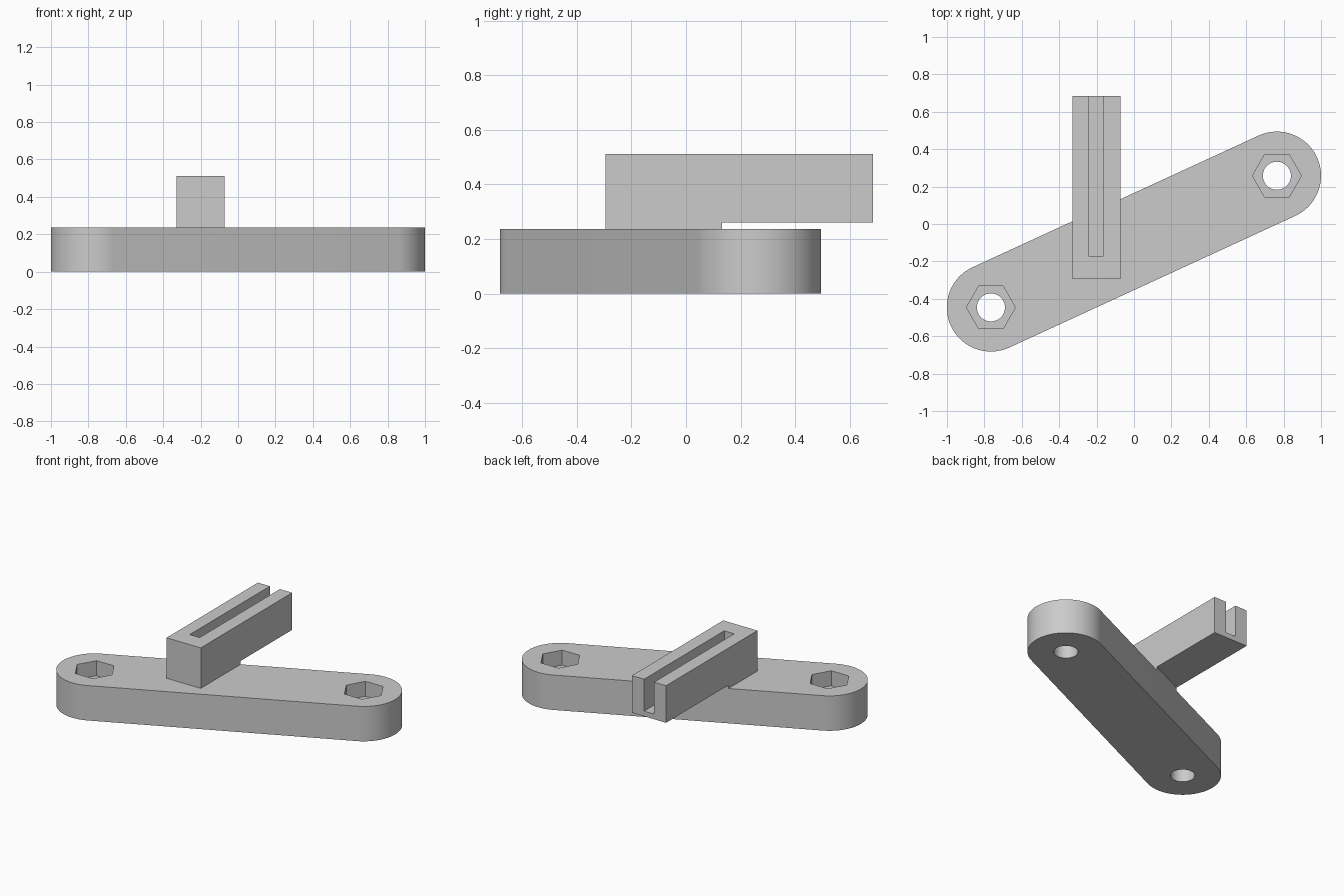
import bpy
import bmesh
import math
from mathutils import Vector

cube = bpy.data.objects.get("Cube")
if cube:
    bpy.data.objects.remove(cube, do_unlink=True)

GREY = (0.6, 0.6, 0.6, 1.0)
mat = bpy.data.materials.new("light grey")
mat.use_nodes = True
mat.diffuse_color = GREY
mat.node_tree.nodes["Principled BSDF"].inputs["Base Color"].default_value = GREY


def prism(name, outline, z0, z1):
    """Extrude a flat counter-clockwise outline from z0 up to z1."""
    bm = bmesh.new()
    face = bm.faces.new([bm.verts.new((p[0], p[1], z0)) for p in outline])
    top = bmesh.ops.extrude_face_region(bm, geom=[face])["geom"]
    verts = [g for g in top if isinstance(g, bmesh.types.BMVert)]
    bmesh.ops.translate(bm, verts=verts, vec=(0, 0, z1 - z0))
    bmesh.ops.recalc_face_normals(bm, faces=bm.faces)
    mesh = bpy.data.meshes.new(name)
    bm.to_mesh(mesh)
    bm.free()
    mesh.materials.append(mat)
    obj = bpy.data.objects.new(name, mesh)
    bpy.context.collection.objects.link(obj)
    return obj


def arc(centre, radius, start, sweep, steps):
    return [centre + radius * Vector((math.cos(start + sweep * i / steps),
                                      math.sin(start + sweep * i / steps)))
            for i in range(steps + 1)]


def rect(x0, x1, y0, y1):
    return [(x0, y0), (x1, y0), (x1, y1), (x0, y1)]


def cut(obj, cutter):
    """Subtract the cutter, apply the result and discard the cutter."""
    cutter.hide_render = True
    mod = obj.modifiers.new("cut", "BOOLEAN")
    mod.operation = "DIFFERENCE"
    mod.solver = "EXACT"
    mod.object = cutter
    bpy.ops.object.select_all(action="DESELECT")
    bpy.context.view_layer.objects.active = obj
    obj.select_set(True)
    bpy.ops.object.modifier_apply(modifier=mod.name)
    bpy.data.objects.remove(cutter, do_unlink=True)


# Slanted base plate with rounded ends
END_A, END_B = Vector((-0.765, -0.446)), Vector((0.764, 0.258))
RADIUS, PLATE_TOP = 0.236, 0.237
along = (END_B - END_A).normalized()
tilt = math.atan2(along.y, along.x)
half = math.pi / 2
base_plate = prism("base_plate",
                   arc(END_B, RADIUS, tilt - half, math.pi, 48)
                   + arc(END_A, RADIUS, tilt + half, math.pi, 48),
                   0, PLATE_TOP)

# Bolt holes with hexagonal nut recesses
for centre in (END_A, END_B):
    cut(base_plate, prism("hole_cutter", arc(centre, 0.075, 0, math.tau, 48)[:-1], -0.1, 0.4))
    cut(base_plate, prism("nut_cutter", arc(centre, 0.131, 0, math.tau, 6)[:-1], 0.135, 0.4))

# Arm reaching out behind the plate
X0, X1, BACK = -0.33, -0.073, 0.685
arm = prism("slotted_arm", rect(X0, X1, -0.295, BACK), PLATE_TOP, 0.512)

# Long slot, open at the back end
cut(arm, prism("slot_cutter", rect(-0.24, -0.165, -0.175, 1), 0.295, 0.7))

# Thin clearance under the overhang, following the plate edge
edge = END_A + RADIUS * Vector((-along.y, along.x))


def edge_y(x):
    return edge.y + (x - edge.x) * along.y / along.x


xa, xb = X0 - 0.1, X1 + 0.1
cut(arm, prism("clearance_cutter",
               [(xa, edge_y(xa)), (xb, edge_y(xb)), (xb, 1), (xa, 1)], 0.1, 0.26))

# Smooth round walls, crisp edges
bpy.ops.object.select_all(action="DESELECT")
for obj in (base_plate, arm):
    obj.select_set(True)
bpy.context.view_layer.objects.active = base_plate
bpy.ops.object.shade_smooth_by_angle(angle=math.radians(30))
